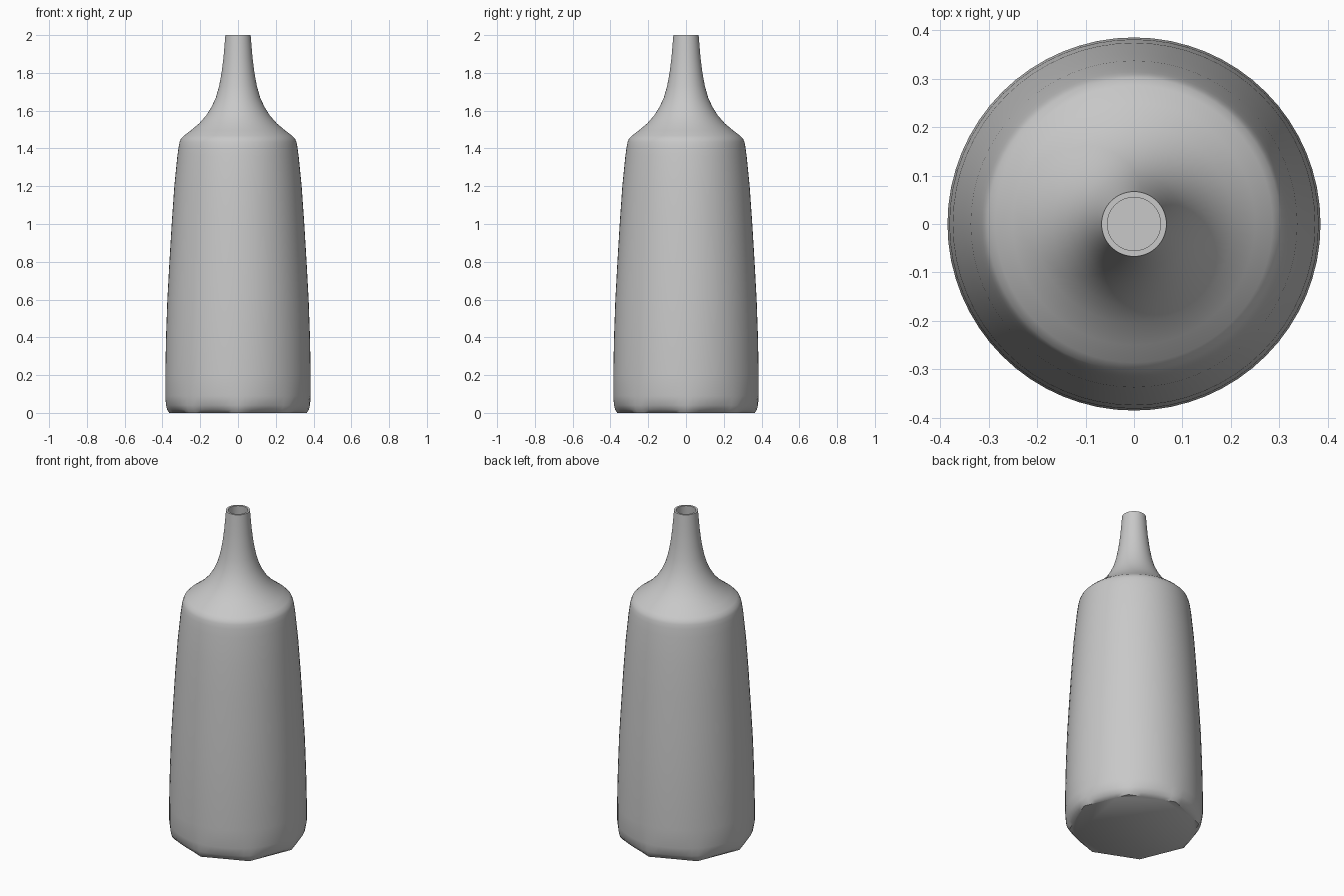
import bpy, bmesh, math

cube = bpy.data.objects.get("Cube")
if cube:
    bpy.data.objects.remove(cube, do_unlink=True)

SIDES = 64
WALL = 0.012

grey = bpy.data.materials.new("plain_grey")
grey.use_nodes = True
color = (0.58, 0.58, 0.58, 1)
grey.diffuse_color = color
grey.node_tree.nodes["Principled BSDF"].inputs["Base Color"].default_value = color


def octagon(angle):
    """Radius factor of an octagon with corners every 45 degrees."""
    step = math.pi / 4
    return math.cos(step / 2) / math.cos(angle % step - step / 2)


# Outer profile: radius, height, and how octagonal the ring is
outer = [
    (0.364, 0.0, 1.0), (0.375, 0.016, 0.6), (0.381, 0.04, 0.2), (0.385, 0.09, 0),
    (0.385, 0.2, 0), (0.381, 0.4, 0), (0.374, 0.6, 0), (0.363, 0.8, 0),
    (0.351, 1.0, 0), (0.337, 1.2, 0), (0.321, 1.36, 0), (0.314, 1.41, 0),
    (0.309, 1.435, 0), (0.302, 1.452, 0), (0.286, 1.468, 0), (0.25, 1.495, 0),
    (0.205, 1.533, 0), (0.168, 1.575, 0), (0.14, 1.62, 0), (0.117, 1.67, 0),
    (0.1, 1.73, 0), (0.087, 1.8, 0), (0.077, 1.88, 0), (0.071, 1.95, 0),
    (0.067, 2.0, 0),
]
# Inner wall follows the outside down to a flat floor
inner = [(r - WALL, z, k) for r, z, k in reversed(outer) if z > 0.03]


def ring(bm, radius, z, blend):
    verts = []
    for i in range(SIDES):
        a = math.tau * i / SIDES
        r = radius * (1 + blend * (octagon(a) - 1))
        verts.append(bm.verts.new((r * math.cos(a), r * math.sin(a), z)))
    return verts


# Hollow bottle with tapering nozzle
bm = bmesh.new()
rings = [ring(bm, *point) for point in outer + inner]
for low, high in zip(rings, rings[1:]):
    for i in range(SIDES):
        j = (i + 1) % SIDES
        bm.faces.new((low[i], low[j], high[j], high[i]))
bm.faces.new(list(reversed(rings[0])))
bm.faces.new(rings[-1])
bm.normal_update()

mesh = bpy.data.meshes.new("bottle")
bm.to_mesh(mesh)
bm.free()
mesh.materials.append(grey)
bottle = bpy.data.objects.new("bottle", mesh)
bpy.context.collection.objects.link(bottle)

bpy.ops.object.select_all(action='DESELECT')
bottle.select_set(True)
bpy.context.view_layer.objects.active = bottle
bpy.ops.object.shade_smooth_by_angle(angle=math.radians(40))
